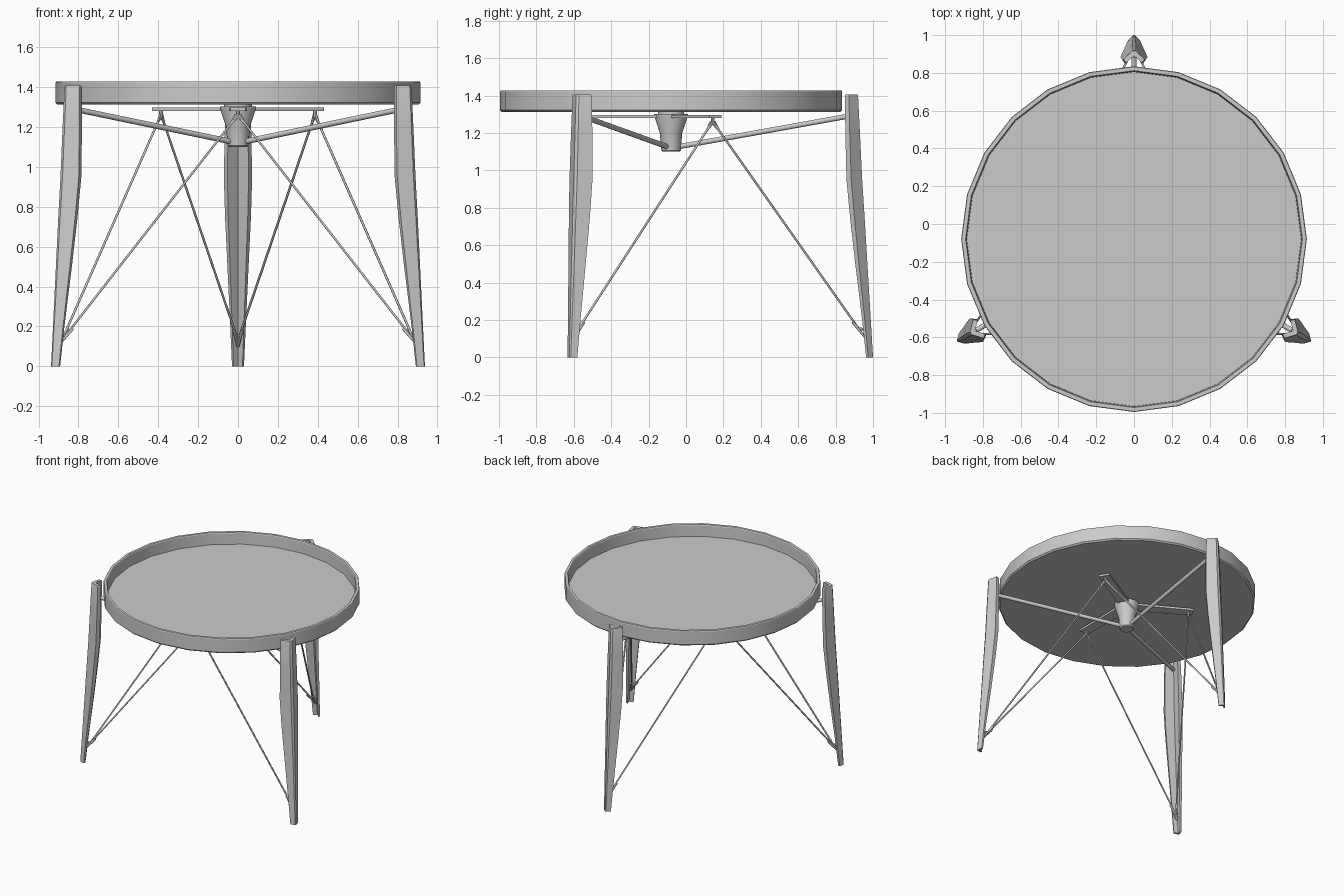
import bpy, bmesh
from math import sin, cos, pi, radians
from mathutils import Vector

if "Cube" in bpy.data.objects:
    bpy.data.objects.remove(bpy.data.objects["Cube"])

CY = -0.08  # table axis


def pol(r, deg, z, t=0.0):
    """Point at radius r along a bearing, shifted sideways by t."""
    a = radians(deg)
    return Vector((r * cos(a) - t * sin(a), CY + r * sin(a) + t * cos(a), z))


def make(name, bm, smooth=None):
    bmesh.ops.recalc_face_normals(bm, faces=bm.faces)
    me = bpy.data.meshes.new(name)
    bm.to_mesh(me)
    bm.free()
    ob = bpy.data.objects.new(name, me)
    bpy.context.collection.objects.link(ob)
    if smooth:
        bpy.ops.object.select_all(action='DESELECT')
        ob.select_set(True)
        bpy.context.view_layer.objects.active = ob
        bpy.ops.object.shade_smooth_by_angle(angle=radians(smooth))
    return ob


def loft(bm, rings):
    """Skin a list of closed rings and cap both ends."""
    vs = [[bm.verts.new(p) for p in ring] for ring in rings]
    n = len(vs[0])
    for a, b in zip(vs, vs[1:]):
        for i in range(n):
            bm.faces.new((a[i], a[(i + 1) % n], b[(i + 1) % n], b[i]))
    bm.faces.new(vs[0])
    bm.faces.new(vs[-1])


def lathe(name, profile, sides, smooth=None):
    bm = bmesh.new()
    loft(bm, [[pol(r, 360 * i / sides, z) for i in range(sides)] for r, z in profile])
    return make(name, bm, smooth)


def rod(bm, p, q, r, sides=8):
    d = (q - p).normalized()
    u = d.orthogonal().normalized()
    v = d.cross(u)
    ring = [(u * cos(2 * pi * i / sides) + v * sin(2 * pi * i / sides)) * r for i in range(sides)]
    loft(bm, [[c + o for o in ring] for c in (p, q)])


# Tray top with raised rim
lathe("tray_top", [(0.905, 1.312), (0.915, 1.322), (0.915, 1.422), (0.912, 1.428),
                   (0.892, 1.428), (0.888, 1.422), (0.885, 1.337)], 24, 20)

# Central hub
lathe("hub", [(0.045, 1.10), (0.052, 1.107), (0.06, 1.20), (0.088, 1.285),
              (0.09, 1.302), (0.07, 1.302), (0.07, 1.315)], 16, 35)

# Leg stations: height, outer radius, inner radius, half width
STATIONS = [(0.0, 1.08, 1.043, 0.03), (0.2, 1.068, 1.022, 0.039), (0.5, 1.05, 0.985, 0.053),
            (0.75, 1.035, 0.957, 0.065), (0.95, 1.022, 0.938, 0.071),
            (1.2, 1.01, 0.932, 0.066), (1.4, 1.0, 0.93, 0.059), (1.407, 0.997, 0.933, 0.055)]


def section(z, a, b, w, deg):
    d = a - b
    pts = [(a, 0.15), (b + 0.3 * d, 1), (b, 0.75), (a - 0.4 * d, 0),
           (b, -0.75), (b + 0.3 * d, -1), (a, -0.15)]
    return [pol(r, deg, z, t * w) for r, t in pts]


for side, deg in (("back", 90), ("left", 210), ("right", 330)):
    # Chevron-section leg
    bm = bmesh.new()
    loft(bm, [section(*s, deg) for s in STATIONS])
    make(side + "_leg", bm, 25)

    # Sloping brace from hub to leg
    bm = bmesh.new()
    rod(bm, pol(0.03, deg, 1.125), pol(0.965, deg, 1.293), 0.014, 12)
    make(side + "_brace", bm, 35)

    # Flat hub arm opposite the leg
    arm = deg + 180
    bm = bmesh.new()
    loft(bm, [[pol(r, arm, z, t) for z, t in ((1.281, -w), (1.281, w), (1.297, w), (1.297, -w))]
              for r, w in ((0.03, 0.042), (0.475, 0.038))])
    rod(bm, pol(0.445, arm, 1.285), pol(0.445, arm, 1.25), 0.01)
    make(side + "_opposite_arm", bm)

    # Tension wires with end fittings, from this leg to its two neighbouring arms
    wires, fittings = bmesh.new(), bmesh.new()
    foot = pol(1.02, deg, 0.13)
    for off in (-60, 60):
        top = pol(0.445, deg + off, 1.262)
        d = (top - foot).normalized()
        across = pol(0.445, deg + off, 0, 0.012) - pol(0.445, deg + off, 0)
        rod(wires, foot, top, 0.006, 6)
        rod(fittings, pol(1.045, deg, 0.10), foot + d * 0.09 + Vector((0, 0, -0.012)), 0.007, 6)
        rod(fittings, pol(1.045, deg, 0.15), foot + d * 0.03, 0.007, 6)
        for s in (-1, 1):
            rod(fittings, top + across * s, top - d * 0.07, 0.005, 6)
    make(side + "_wires", wires, 65)
    make(side + "_wire_fittings", fittings, 65)
